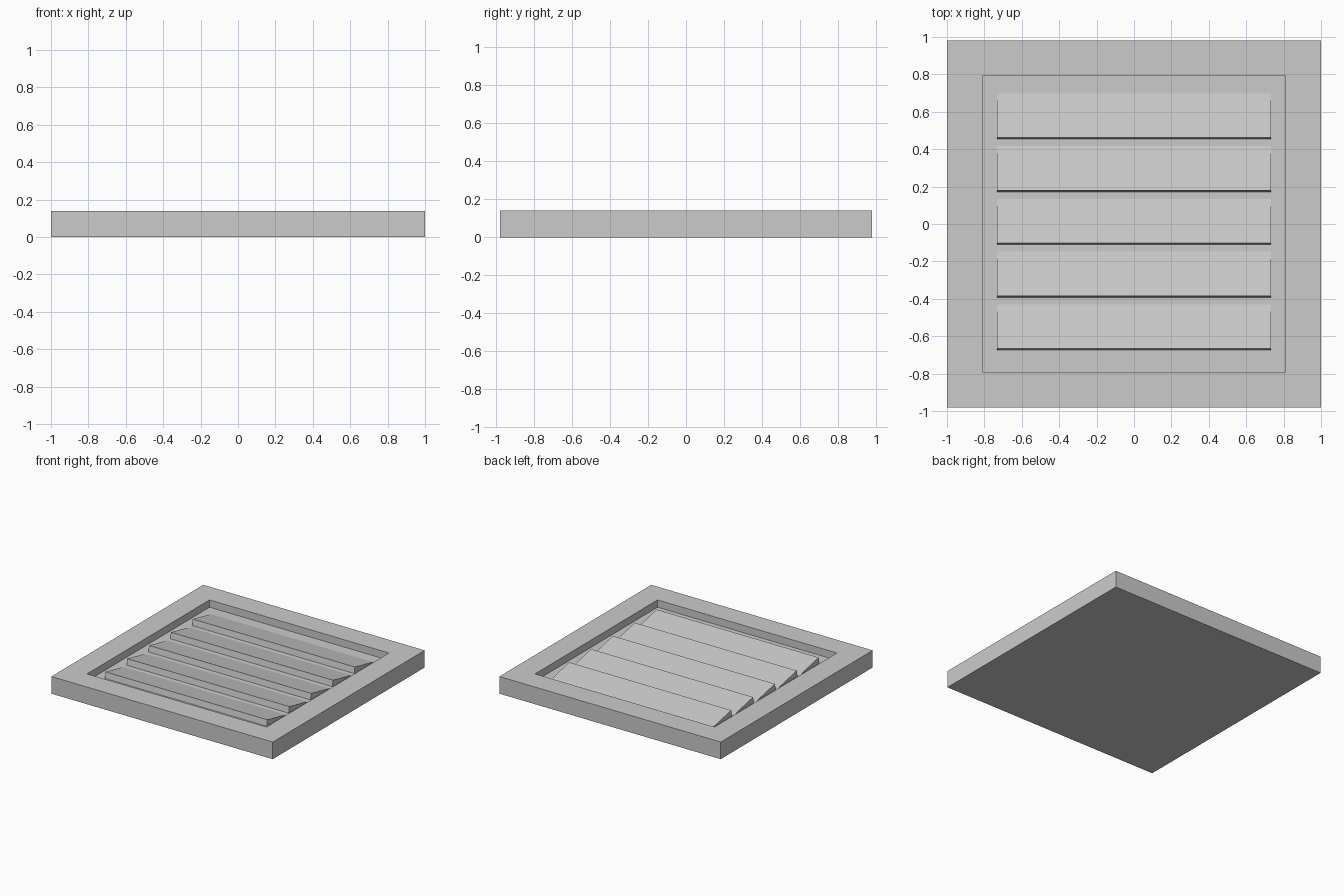
import bpy
import bmesh

cube = bpy.data.objects.get("Cube")
if cube:
    bpy.data.objects.remove(cube, do_unlink=True)

HEIGHT, FLOOR, TIP = 0.14, 0.08, 0.13
HALF_X, HALF_Y, BORDER = 1.0, 0.98, 0.268
SLATS, PITCH, FIRST = 5, 0.282, -0.67

grey = bpy.data.materials.new("plain grey")
grey.use_nodes = True
colour = (0.6, 0.6, 0.6, 1)
grey.diffuse_color = colour
grey.node_tree.nodes["Principled BSDF"].inputs["Base Color"].default_value = colour


def finish(bm, name):
    bmesh.ops.recalc_face_normals(bm, faces=bm.faces[:])
    mesh = bpy.data.meshes.new(name)
    bm.to_mesh(mesh)
    bm.free()
    mesh.materials.append(grey)
    obj = bpy.data.objects.new(name, mesh)
    bpy.context.collection.objects.link(obj)
    return obj


# Frame: a slab with a recessed rectangular pocket
bm = bmesh.new()
bmesh.ops.create_cube(bm, size=1)
bmesh.ops.scale(bm, vec=(2 * HALF_X, 2 * HALF_Y, HEIGHT), verts=bm.verts)
bmesh.ops.translate(bm, vec=(0, 0, HEIGHT / 2), verts=bm.verts)
top = max(bm.faces, key=lambda f: f.calc_center_median().z)
bmesh.ops.inset_region(bm, faces=[top], thickness=BORDER)
pocket = bmesh.ops.extrude_face_region(bm, geom=[top])
moved = [v for v in pocket["geom"] if isinstance(v, bmesh.types.BMVert)]
bmesh.ops.translate(bm, vec=(0, 0, FLOOR - HEIGHT), verts=moved)
if top.is_valid:
    bmesh.ops.delete(bm, geom=[top], context="FACES_ONLY")
finish(bm, "frame")

# Slats: tilted louvres, high at the front, their low edges sunk in the floor
half = HALF_X - BORDER
profile = [(-0.006, FLOOR - 0.01), (0.004, TIP), (0.24, FLOOR), (0.24, FLOOR - 0.01)]
for i in range(SLATS):
    y0 = FIRST + i * PITCH
    bm = bmesh.new()
    side = bm.faces.new([bm.verts.new((-half, y0 + y, z)) for y, z in profile])
    out = bmesh.ops.extrude_face_region(bm, geom=[side])
    moved = [v for v in out["geom"] if isinstance(v, bmesh.types.BMVert)]
    bmesh.ops.translate(bm, vec=(2 * half, 0, 0), verts=moved)
    finish(bm, f"slat_{i + 1}")
